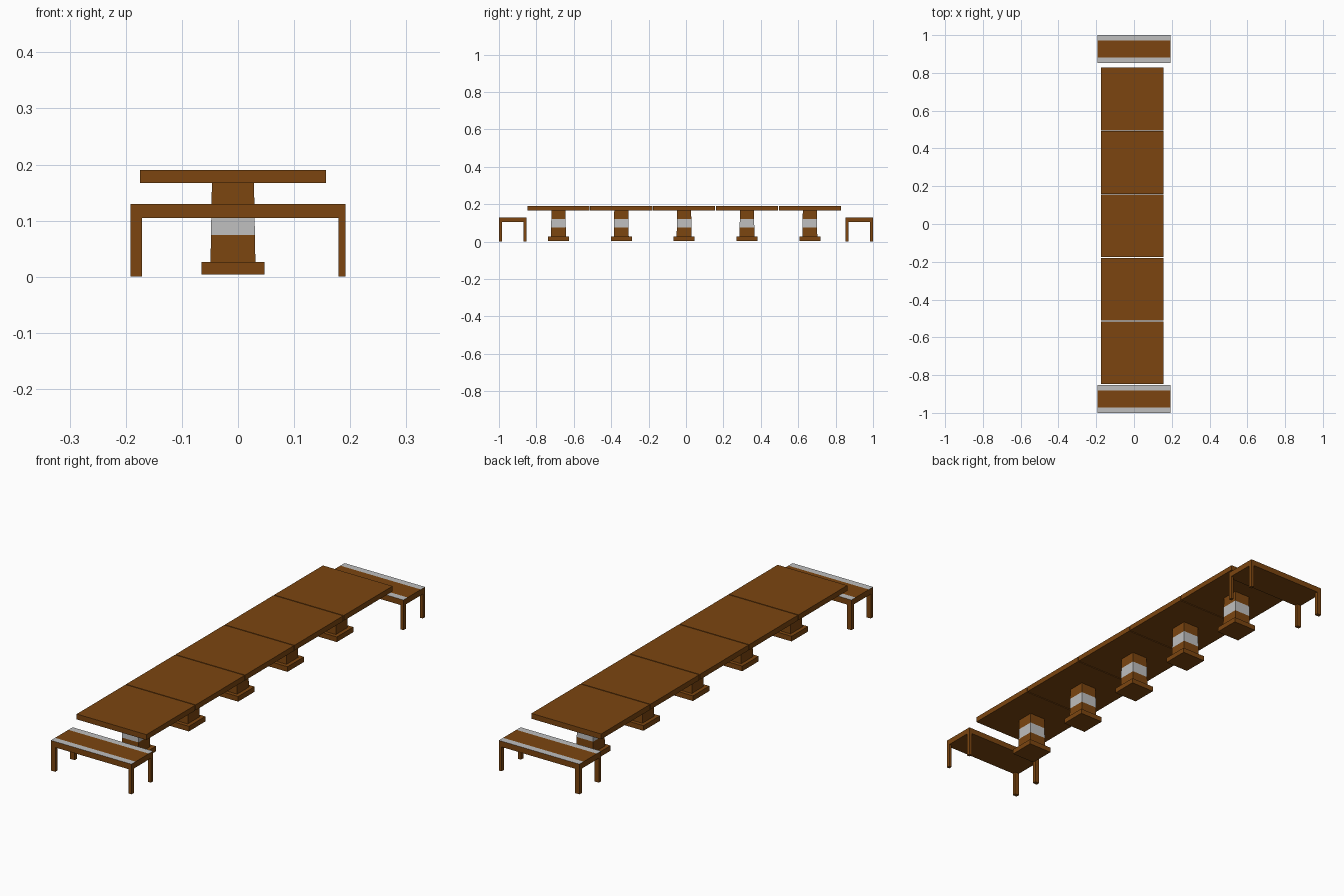
import bpy, bmesh

if "Cube" in bpy.data.objects:
    bpy.data.objects.remove(bpy.data.objects["Cube"])


def material(name, rgb):
    m = bpy.data.materials.new(name)
    m.diffuse_color = (*rgb, 1.0)
    m.use_nodes = True
    m.node_tree.nodes["Principled BSDF"].inputs["Base Color"].default_value = m.diffuse_color
    return m


BROWN = material("brown wood", (0.20, 0.06, 0.005))
GREY = material("light grey", (0.52, 0.52, 0.52))


def add_object(name, bm):
    bmesh.ops.recalc_face_normals(bm, faces=bm.faces)
    mesh = bpy.data.meshes.new(name)
    bm.to_mesh(mesh)
    bm.free()
    mesh.materials.append(BROWN)
    mesh.materials.append(GREY)
    ob = bpy.data.objects.new(name, mesh)
    bpy.context.scene.collection.objects.link(ob)
    return ob


def add_box(bm, x0, x1, y0, y1, z0, z1):
    verts = bmesh.ops.create_cube(bm, size=1)["verts"]
    for v in verts:
        v.co.x = x1 if v.co.x > 0 else x0
        v.co.y = y1 if v.co.y > 0 else y0
        v.co.z = z1 if v.co.z > 0 else z0
    return verts


def cut(bm, co, normal):
    bmesh.ops.bisect_plane(bm, geom=bm.verts[:] + bm.edges[:] + bm.faces[:],
                           plane_co=co, plane_no=normal)


# Row of five square pedestal tables
CX, HALF = -0.009, 0.166
for i in range(5):
    cy = -0.682 + 0.336 * i

    bm = bmesh.new()
    add_box(bm, CX - HALF, CX + HALF, cy - HALF, cy + HALF, 0.167, 0.19)
    add_object(f"table_top_{i + 1}", bm)

    bm = bmesh.new()
    add_box(bm, CX - 0.056, CX + 0.056, cy - 0.056, cy + 0.056, 0.004, 0.026)
    add_object(f"table_base_{i + 1}", bm)

    # slightly tapered column with a grey band around the middle
    bm = bmesh.new()
    for v in add_box(bm, -1, 1, -1, 1, 0.026, 0.167):
        r = 0.0375 if v.co.z > 0.1 else 0.040
        v.co.x = CX + r * v.co.x
        v.co.y = cy + r * v.co.y
    for z in (0.074, 0.122):
        cut(bm, (0, 0, z), (0, 0, 1))
    for f in bm.faces:
        f.material_index = int(0.074 < f.calc_center_median().z < 0.122)
    add_object(f"table_column_{i + 1}", bm)

# A bench at each end, with grey strips along the seat top
for label, y0, y1 in (("front", -1.0, -0.852), ("back", 0.852, 1.0)):
    bm = bmesh.new()
    add_box(bm, -0.192, 0.192, y0, y1, 0.105, 0.13)
    for y in (y0 + 0.029, y1 - 0.029):
        cut(bm, (0, y, 0), (0, 1, 0))
    bm.normal_update()
    for f in bm.faces:
        c = f.calc_center_median()
        on_edge = abs(c.y - (y0 + y1) / 2) > 0.04
        f.material_index = int(on_edge and f.normal.z > 0.9)
    add_object(f"{label}_bench_seat", bm)

    # left legs are wider than right legs
    for side, x0, x1 in (("left", -0.192, -0.171), ("right", 0.179, 0.192)):
        for row, ly in (("near", y0), ("far", y1 - 0.016)):
            bm = bmesh.new()
            add_box(bm, x0, x1, ly, ly + 0.016, 0.0, 0.105)
            add_object(f"{label}_bench_{side}_{row}_leg", bm)
